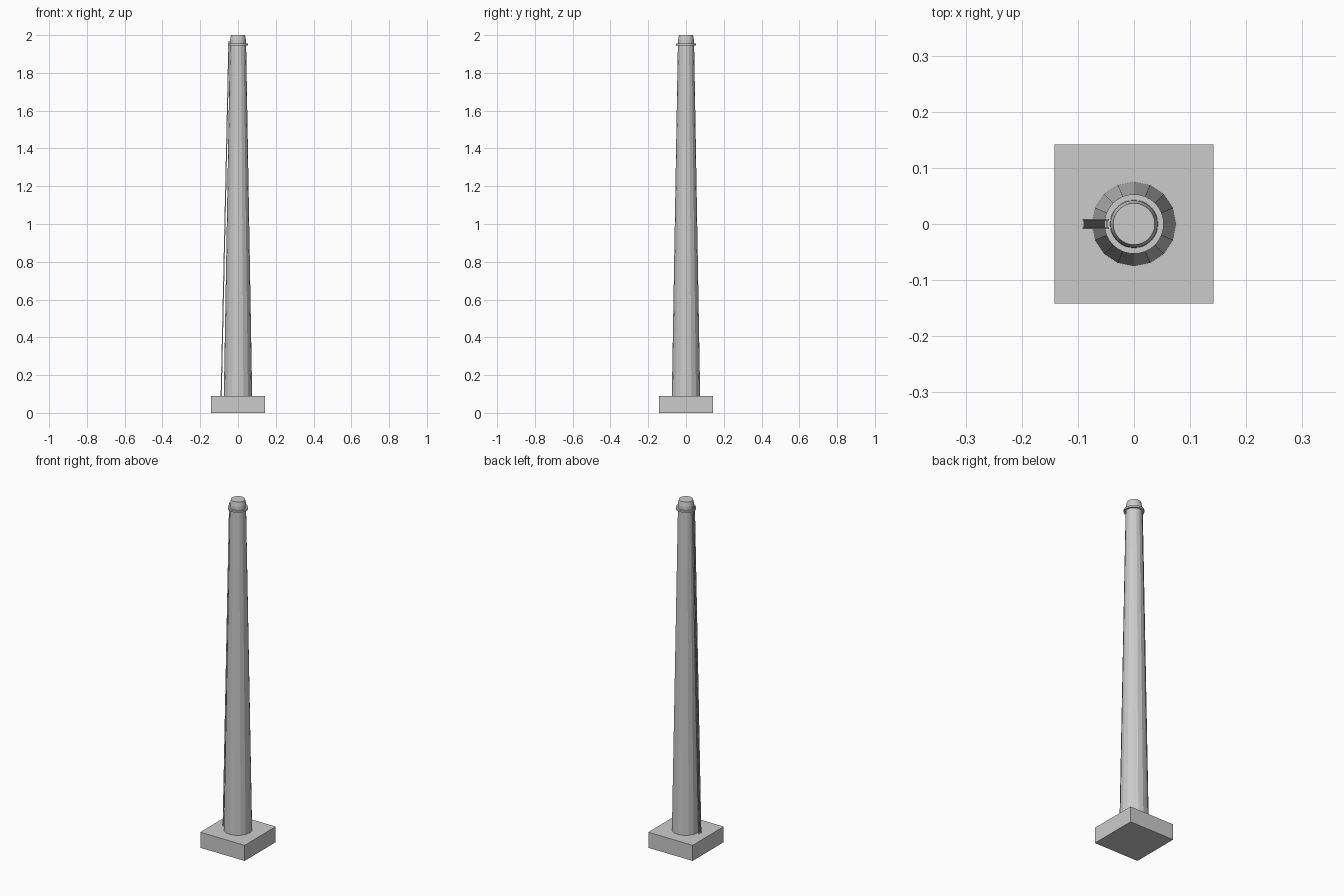
import bpy
import bmesh
from math import cos, sin, tau
from mathutils import Vector

old = bpy.data.objects.get("Cube")
if old:
    bpy.data.objects.remove(old, do_unlink=True)


def make_material(name, value):
    mat = bpy.data.materials.new(name)
    mat.use_nodes = True
    colour = (value, value, value, 1)
    mat.diffuse_color = colour
    mat.node_tree.nodes["Principled BSDF"].inputs["Base Color"].default_value = colour
    return mat


concrete = make_material("concrete grey", 0.6)


def finish(name, bm):
    bmesh.ops.recalc_face_normals(bm, faces=bm.faces)
    mesh = bpy.data.meshes.new(name)
    bm.to_mesh(mesh)
    bm.free()
    mesh.materials.append(concrete)
    obj = bpy.data.objects.new(name, mesh)
    bpy.context.collection.objects.link(obj)
    return obj


def lathe(name, profile, sides, closed=False):
    """Revolve (radius, height) points, capping the ends of an open profile."""
    bm = bmesh.new()
    rings = [[bm.verts.new((r * cos(tau * i / sides), r * sin(tau * i / sides), z))
              for i in range(sides)] for r, z in profile]
    pairs = list(zip(rings, rings[1:]))
    if closed:
        pairs.append((rings[-1], rings[0]))
    else:
        bm.faces.new(rings[0])
        bm.faces.new(rings[-1])
    for low, high in pairs:
        for i in range(sides):
            j = (i + 1) % sides
            bm.faces.new((low[i], low[j], high[j], high[i]))
    return finish(name, bm)


def add_box(bm, centre, size):
    verts = bmesh.ops.create_cube(bm, size=1)["verts"]
    bmesh.ops.scale(bm, vec=size, verts=verts)
    bmesh.ops.translate(bm, vec=centre, verts=verts)
    return verts


# Square footing
bm = bmesh.new()
add_box(bm, (0, 0, 0.045), (0.284, 0.284, 0.09))
finish("footing", bm)

# Tapered faceted shaft and narrower mouth
lathe("chimney_shaft", [(0.075, 0.09), (0.043, 1.95)], 16)
lathe("chimney_mouth", [(0.043, 1.95), (0.042, 1.975), (0.037, 2.0)], 32)

# Thin collar around the top
lathe("top_collar", [(0.04, 1.945), (0.053, 1.945), (0.053, 1.955), (0.04, 1.955)],
      32, closed=True)

# Ladder leaning along the right side of the shaft
foot, head = Vector((-0.089, 0, 0.09)), Vector((-0.048, 0, 1.97))
bm = bmesh.new()
for side in (-1, 1):
    rail = add_box(bm, (0, side * 0.0075, 0.5), (0.006, 0.003, 1))
    for v in rail:
        v.co += foot.lerp(head, v.co.z) - Vector((0, 0, v.co.z))
rungs = 80
for i in range(rungs):
    add_box(bm, foot.lerp(head, (i + 0.5) / rungs), (0.003, 0.015, 0.003))
finish("ladder", bm)
